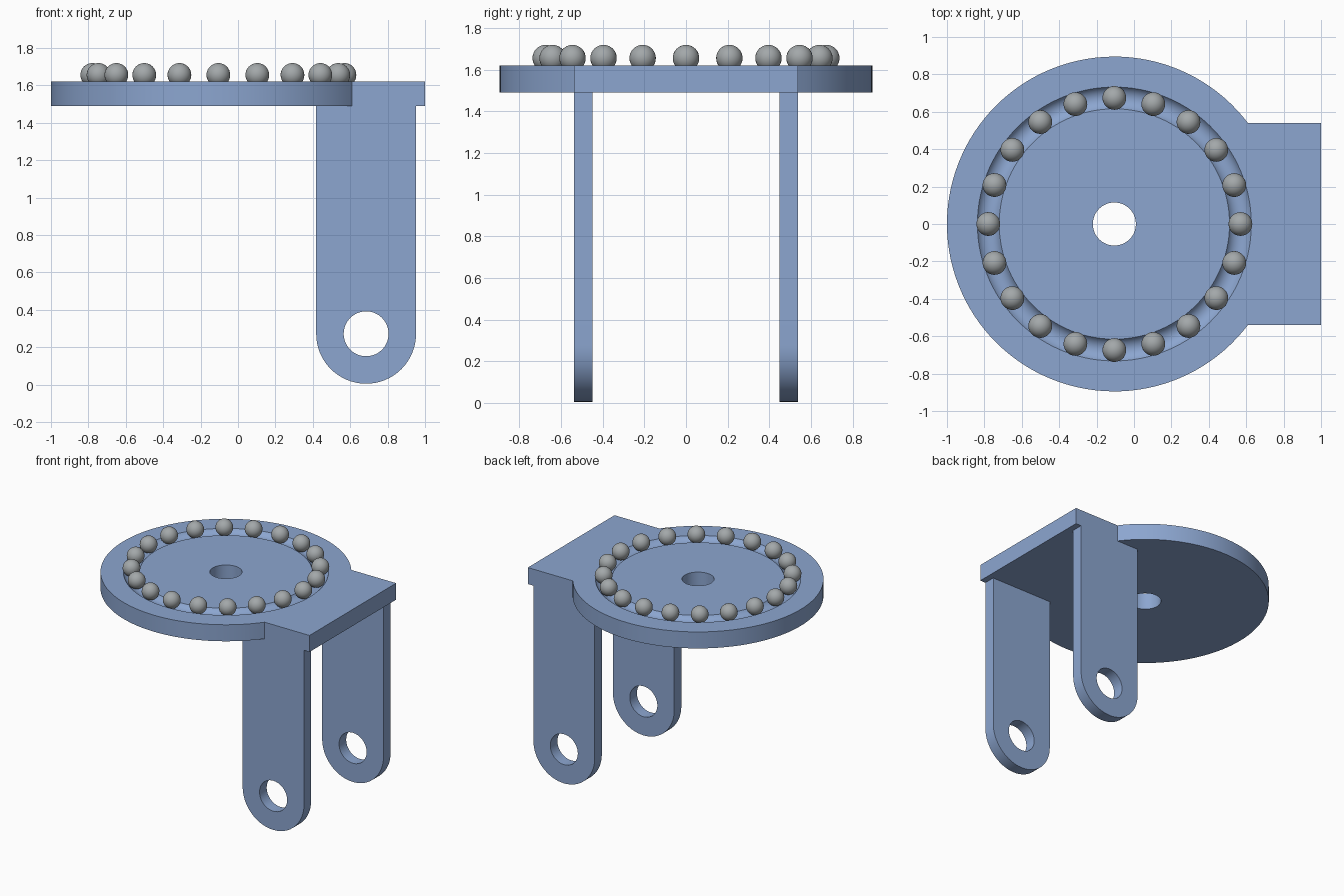
import bpy, bmesh, math
from math import sin, cos, pi

if "Cube" in bpy.data.objects:
    bpy.data.objects.remove(bpy.data.objects["Cube"])

CX = -0.105                 # turntable axis
R = 0.895                   # disc radius
Z0, Z1 = 1.49, 1.62         # plate bottom and top
TAB_X, TAB_Y = 1.0, 0.539   # tab end and half width
RING_R, BALL_R, BALL_Z = 0.674, 0.0635, 1.656


def material(name, rgb):
    m = bpy.data.materials.new(name)
    m.diffuse_color = (*rgb, 1)
    m.use_nodes = True
    m.node_tree.nodes["Principled BSDF"].inputs["Base Color"].default_value = m.diffuse_color
    return m


steel_blue = material("steel blue", (0.262, 0.381, 0.631))
ball_grey = material("ball grey", (0.365, 0.39, 0.40))


def finish(bm, name, mat, angle=30):
    bmesh.ops.recalc_face_normals(bm, faces=bm.faces[:])
    me = bpy.data.meshes.new(name)
    bm.to_mesh(me)
    bm.free()
    me.materials.append(mat)
    ob = bpy.data.objects.new(name, me)
    bpy.context.collection.objects.link(ob)
    bpy.ops.object.select_all(action='DESELECT')
    ob.select_set(True)
    bpy.context.view_layer.objects.active = ob
    bpy.ops.object.shade_smooth_by_angle(angle=math.radians(angle))
    return ob


def bridge_loops(bm, rings):
    """Closed tube of quads through a cyclic list of rings."""
    n = len(rings[0])
    for a, b in zip(rings, rings[1:] + rings[:1]):
        for i in range(n):
            j = (i + 1) % n
            bm.faces.new((a[i], a[j], b[j], b[i]))


# Top plate: disc with square tab, centre hole and ball groove
corner = math.atan2(TAB_Y, TAB_X - CX)
notch = math.asin(TAB_Y / R)


def spread(a, b, n):
    return [a + (b - a) * i / n for i in range(n)]


angles = (spread(-corner, corner, 16) + spread(corner, notch, 4)
          + spread(notch, 2 * pi - notch, 96)
          + spread(2 * pi - notch, 2 * pi - corner, 4))


def outline(a):
    a = abs((a + pi) % (2 * pi) - pi)
    if a <= corner + 1e-6:
        return (TAB_X - CX) / cos(a)
    if a <= notch:
        return TAB_Y / sin(a)
    return R


groove_r = 0.0685
half = math.acos((BALL_Z - Z1) / groove_r)
profile = [(0.115, Z0), (0.115, Z1)]
for i in range(13):
    t = -half + 2 * half * i / 12
    profile.append((RING_R + groove_r * sin(t), BALL_Z - groove_r * cos(t)))
profile += [(None, Z1), (None, Z0)]

bm = bmesh.new()
rings = []
for r, z in profile:
    ring = []
    for a in angles:
        d = outline(a) if r is None else r
        ring.append(bm.verts.new((CX + d * cos(a), d * sin(a), z)))
    rings.append(ring)
bridge_loops(bm, rings)
finish(bm, "top_plate", steel_blue)

# Two hanging arms with rounded ends and pivot holes
AX, AZ, AR, HOLE = 0.685, 0.272, 0.267, 0.12


def arm(name, y0, y1):
    n = 32
    outer = [(AX + AR * cos(pi + pi * i / n), AZ + AR * sin(pi + pi * i / n))
             for i in range(n + 1)]
    # straight sides and top, matched to the upper half of the hole
    corner_n = 8
    outer += [(AX + AR, AZ + (Z0 - AZ) * i / corner_n) for i in range(1, corner_n + 1)]
    outer += [(AX + AR - 2 * AR * i / 16, Z0) for i in range(1, 17)]
    outer += [(AX - AR, Z0 - (Z0 - AZ) * i / corner_n) for i in range(1, corner_n)]
    count = len(outer)
    inner = [(AX + HOLE * cos(pi + 2 * pi * i / count),
              AZ + HOLE * sin(pi + 2 * pi * i / count)) for i in range(count)]
    bm = bmesh.new()
    bridge_loops(bm, [[bm.verts.new((x, y, z)) for x, z in pts]
                      for pts, y in ((outer, y0), (outer, y1), (inner, y1), (inner, y0))])
    finish(bm, name, steel_blue)


arm("front_arm", -TAB_Y, -0.45)
arm("back_arm", 0.45, TAB_Y)

# Ring of bearing balls
for k in range(20):
    a = 2 * pi * k / 20
    bm = bmesh.new()
    bmesh.ops.create_uvsphere(bm, u_segments=28, v_segments=16, radius=BALL_R)
    ob = finish(bm, f"bearing_ball_{k + 1}", ball_grey, 60)
    ob.location = (CX + RING_R * cos(a), RING_R * sin(a), BALL_Z)
